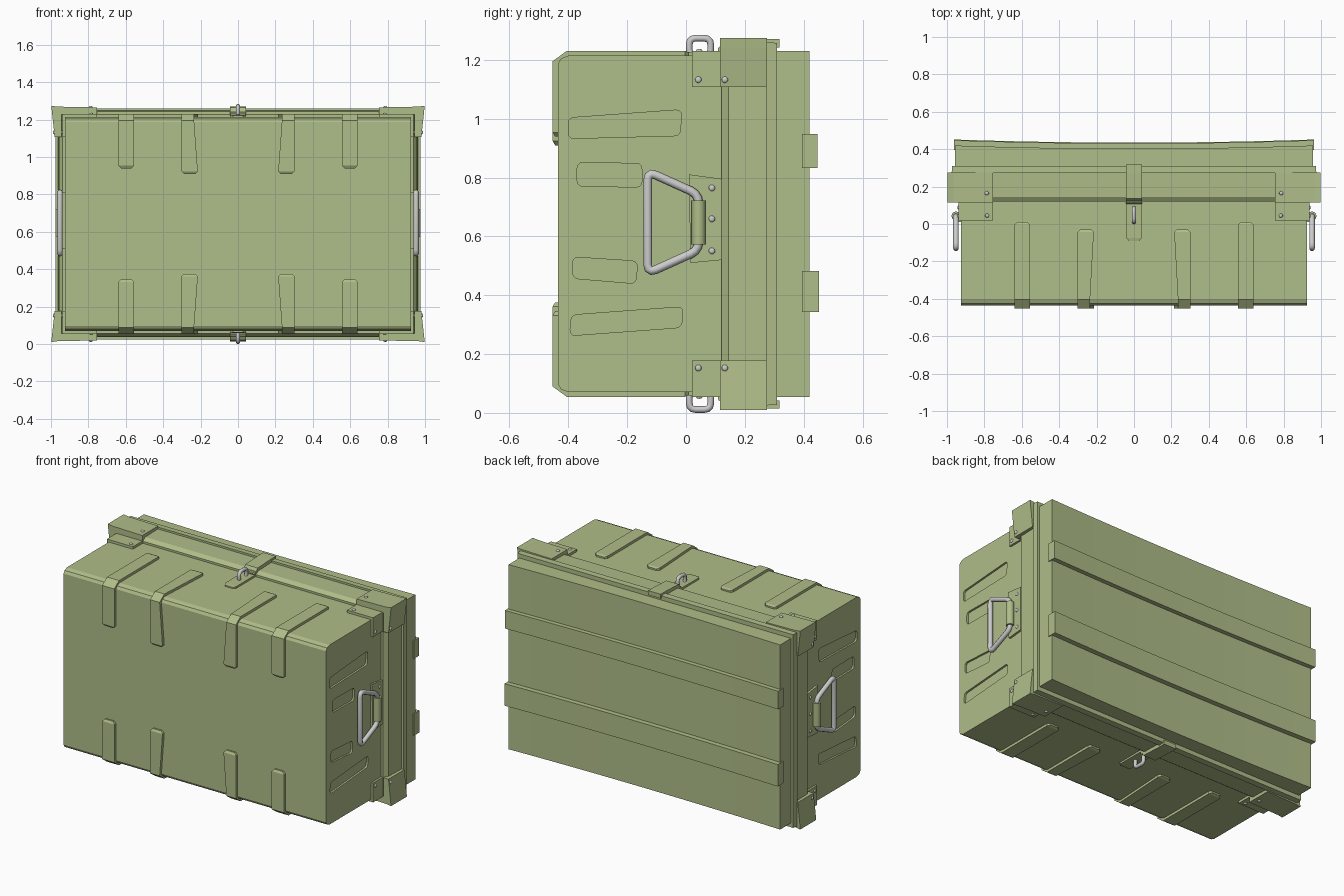
import bpy, bmesh
from math import radians
from mathutils import Vector, Matrix

if "Cube" in bpy.data.objects:
    bpy.data.objects.remove(bpy.data.objects["Cube"])

ZC = 0.6425  # all heights below are relative to this middle plane

green = bpy.data.materials.new("olive_paint")
green.diffuse_color = (0.43, 0.51, 0.25, 1)
green.use_nodes = True
green.node_tree.nodes["Principled BSDF"].inputs["Base Color"].default_value = green.diffuse_color


def place(name, mesh, mirror="", mat=green):
    ob = bpy.data.objects.new(name, mesh)
    ob.location.z = ZC
    bpy.context.collection.objects.link(ob)
    if mat:
        mesh.materials.append(mat)
    if mirror:
        m = ob.modifiers.new("mirror", "MIRROR")
        m.use_axis = ["x" in mirror, False, "z" in mirror]
    return ob


def finish(name, bm, mirror="", mat=green, smooth=False):
    bmesh.ops.recalc_face_normals(bm, faces=bm.faces[:])
    me = bpy.data.meshes.new(name)
    for f in bm.faces:
        f.smooth = smooth
    bm.to_mesh(me)
    bm.free()
    return place(name, me, mirror, mat)


def add_loft(bm, loops):
    rings = [[bm.verts.new(p) for p in lp] for lp in loops]
    n = len(rings[0])
    for a, b in zip(rings, rings[1:]):
        for i in range(n):
            j = (i + 1) % n
            bm.faces.new((a[i], a[j], b[j], b[i]))
    bm.faces.new(rings[0])
    bm.faces.new(rings[-1])


def loft(name, loops, mirror=""):
    bm = bmesh.new()
    add_loft(bm, loops)
    return finish(name, bm, mirror)


def along_x(pts, a, b):
    return [[(x, y, z) for y, z in pts] for x in (a, b)]


def along_y(pts, a, b):
    return [[(x, y, z) for x, z in pts] for y in (a, b)]


def rect(y, hx, hz):
    return [(-hx, y, -hz), (hx, y, -hz), (hx, y, hz), (-hx, y, hz)]


def strap(name, rows, mirror):
    # rows: inner (y, z), outer (y, z), x from, x to
    loft(name, [[(a, *i), (b, *i), (b, *o), (a, *o)] for i, o, a, b in rows], mirror)


def rounded(pts, r):
    out = []
    n = len(pts)
    for k, p in enumerate(pts):
        p = Vector(p)
        a = p + (Vector(pts[k - 1]) - p).normalized() * r
        b = p + (Vector(pts[(k + 1) % n]) - p).normalized() * r
        for t in (0, 0.33, 0.67, 1):
            out.append(a * (1 - t) ** 2 + p * 2 * t * (1 - t) + b * t * t)
    return out


def tube(name, pts, r, mirror):
    cu = bpy.data.curves.new(name, "CURVE")
    cu.dimensions = "3D"
    cu.bevel_depth = r
    cu.bevel_resolution = 2
    sp = cu.splines.new("POLY")
    sp.points.add(len(pts) - 1)
    for q, p in zip(sp.points, pts):
        q.co = (*p, 1)
    sp.use_cyclic_u = True
    tmp = bpy.data.objects.new(name + "_path", cu)
    me = bpy.data.meshes.new_from_object(tmp)
    bpy.data.objects.remove(tmp)
    for f in me.polygons:
        f.use_smooth = True
    place(name, me, mirror, None)


# Main body with chamfered long front edges
body = loft("body", [rect(-0.435, 0.925, 0.545), rect(-0.425, 0.925, 0.562),
                     rect(-0.40, 0.925, 0.572), rect(0.13, 0.925, 0.572)])

# Pressed recesses in both ends
bm = bmesh.new()
for q in ([(-0.40, 0.29), (-0.02, 0.30), (-0.015, 0.388), (-0.40, 0.36)],
          [(-0.37, 0.128), (-0.15, 0.125), (-0.15, 0.205), (-0.37, 0.208)],
          [(-0.385, -0.185), (-0.17, -0.203), (-0.165, -0.127), (-0.385, -0.113)],
          [(-0.395, -0.38), (-0.015, -0.352), (-0.01, -0.282), (-0.39, -0.31)]):
    flat = [(p.x, p.y) for p in rounded(q, 0.02)]
    add_loft(bm, along_x(flat, 0.913, 0.96))
cutter = finish("recess_cutter", bm, "x")
cutter.hide_render = True
cutter.hide_viewport = False
cutter.display_type = "WIRE"
cut = body.modifiers.new("recesses", "BOOLEAN")
cut.operation = "DIFFERENCE"
cut.object = cutter

# Stepped rim between body and lid
loft("rim", [rect(0.12, 0.937, 0.585), rect(0.145, 0.958, 0.602),
             rect(0.272, 0.962, 0.605), rect(0.272, 0.975, 0.617), rect(0.31, 0.972, 0.615)])


# Lid with a slightly sagging back and two long battens
def back(x):
    return 0.403 + 0.018 * x * x


def bent_slab(name, hx, y0, dy, z0, z1):
    xs = [hx * (i / 6 - 1) for i in range(13)]
    loft(name, [[(x, y0, z0), (x, back(x) + dy, z0), (x, back(x) + dy, z1), (x, y0, z1)] for x in xs])


bent_slab("lid", 0.957, 0.30, 0, -0.588, 0.588)
bent_slab("lower_batten", 0.963, 0.395, 0.032, -0.30, -0.16)
bent_slab("upper_batten", 0.963, 0.395, 0.028, 0.19, 0.305)


# Ribs wrapped around the long front edges
def rib(name, xin, xout, pinch, zf, ye):
    s = 0.014
    c = xin + pinch
    strap(name, [((-0.43, zf), (-0.445, zf), xin + s, xout - s),
                 ((-0.43, zf + s), (-0.453, zf + s), xin, xout),
                 ((-0.43, 0.54), (-0.453, 0.553), c, xout),
                 ((-0.395, 0.565), (-0.405, 0.588), c, xout),
                 ((ye - s, 0.565), (ye - s, 0.588), xin, xout),
                 ((ye, 0.565), (ye, 0.582), xin + s, xout - s)], "xz")


rib("outer_ribs", 0.555, 0.64, 0, 0.297, 0.01)
rib("inner_ribs", 0.215, 0.302, 0.02, 0.267, -0.03)

# Corner brackets: outer cap on the rim and lower plate on the body
loft("corner_caps", along_y([(0.755, 0.623), (0.965, 0.627), (0.998, 0.632), (0.995, 0.60),
                             (0.98, 0.465), (0.945, 0.465), (0.945, 0.585), (0.755, 0.585)],
                            0.115, 0.275), "xz")
loft("corner_plates", along_y([(0.755, 0.588), (0.938, 0.588), (0.938, 0.465),
                               (0.91, 0.465), (0.91, 0.56), (0.755, 0.56)],
                              0.02, 0.125), "xz")

# End handles: plate, sleeve and bent bar
loft("handle_plates", along_x([(0.01, 0.168), (0.12, 0.153), (0.12, -0.123), (0.015, -0.133)],
                              0.91, 0.938), "x")
bm = bmesh.new()
bmesh.ops.create_cone(bm, cap_ends=True, segments=12, radius1=0.024, radius2=0.024, depth=0.15,
                      matrix=Matrix.Translation((0.952, 0.043, 0.005)))
sleeve = finish("handle_sleeves", bm, "x", smooth=True)
bpy.context.view_layer.objects.active = sleeve
sleeve.select_set(True)
bpy.ops.object.shade_smooth_by_angle(angle=radians(40))
bar = [(0.952, 0.043, 0.10), (0.952, -0.13, 0.178), (0.952, -0.13, -0.168), (0.952, 0.043, -0.09)]
tube("handle_bars", rounded(bar, 0.03), 0.015, "x")

# Latch strap, its hinge pin and the staple, top and bottom
strap("latches", [((-0.09, 0.565), (-0.09, 0.580), -0.028, 0.028),
                  ((-0.075, 0.565), (-0.075, 0.583), -0.04, 0.04),
                  ((0.12, 0.565), (0.112, 0.585), -0.041, 0.041),
                  ((0.15, 0.595), (0.135, 0.622), -0.044, 0.044),
                  ((0.27, 0.60), (0.27, 0.628), -0.044, 0.044),
                  ((0.318, 0.60), (0.318, 0.628), -0.044, 0.044)], "z")
bm = bmesh.new()
bmesh.ops.create_cone(bm, cap_ends=True, segments=10, radius1=0.012, radius2=0.012, depth=0.085,
                      matrix=Matrix.Translation((0, 0.12, 0.592)) @ Matrix.Rotation(radians(90), 4, "Y"))
finish("latch_pins", bm, "z")
ring = [(0, 0.011, 0.57), (0, 0.011, 0.631), (0, 0.084, 0.631), (0, 0.084, 0.57)]
tube("staples", rounded(ring, 0.022), 0.0115, "z")


# Rivets
def rivets(name, spots, mirror):
    bm = bmesh.new()
    for p, scale in spots:
        bmesh.ops.create_uvsphere(bm, u_segments=10, v_segments=6, radius=0.011,
                                  matrix=Matrix.Translation(p) @ Matrix.Diagonal((*scale, 1)))
    finish(name, bm, mirror, None, True)


side, top = (0.6, 1, 1), (1, 1, 0.6)
rivets("corner_rivets", [((0.938, 0.042, 0.49), side), ((0.983, 0.132, 0.49), side),
                         ((0.785, 0.045, 0.588), top), ((0.787, 0.165, 0.624), top)], "xz")
rivets("handle_rivets", [((0.938, 0.088, z), side) for z in (0.122, 0.017, -0.092)], "x")
